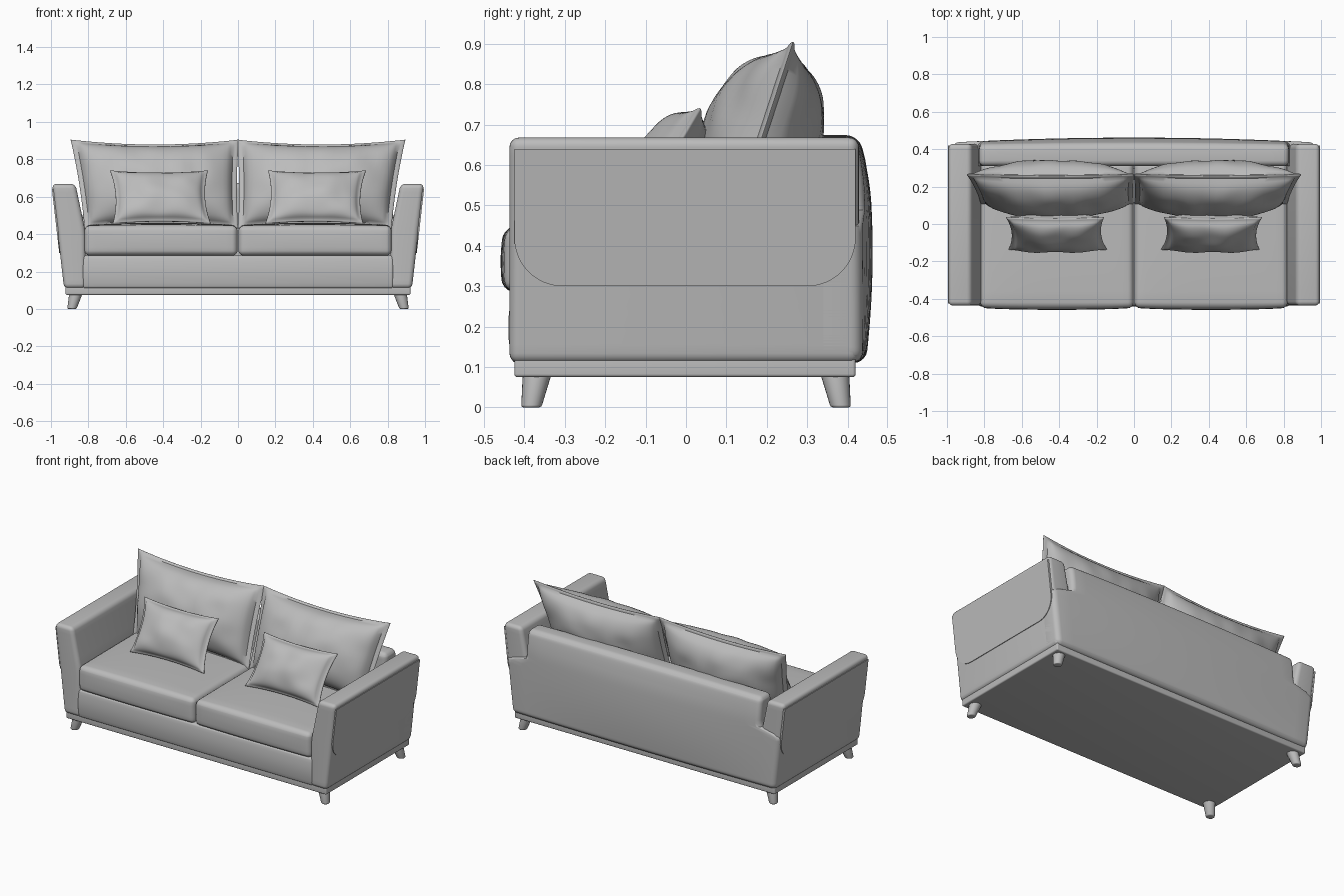
import bpy, bmesh, math
from mathutils import Vector, noise

cube = bpy.data.objects.get("Cube")
if cube:
    bpy.data.objects.remove(cube, do_unlink=True)

fabric = bpy.data.materials.new("grey fabric")
fabric.use_nodes = True
GREY = (0.5, 0.5, 0.5, 1)
fabric.diffuse_color = GREY
fabric.node_tree.nodes["Principled BSDF"].inputs["Base Color"].default_value = GREY


def finish(name, bm, side=1):
    """Turn a bmesh into a smooth shaded object; side=-1 mirrors it in x."""
    for v in bm.verts:
        v.co.x *= side
    bmesh.ops.recalc_face_normals(bm, faces=bm.faces)
    mesh = bpy.data.meshes.new(name)
    bm.to_mesh(mesh)
    bm.free()
    mesh.materials.append(fabric)
    obj = bpy.data.objects.new(name, mesh)
    bpy.context.collection.objects.link(obj)
    bpy.ops.object.select_all(action='DESELECT')
    obj.select_set(True)
    bpy.context.view_layer.objects.active = obj
    bpy.ops.object.shade_smooth_by_angle(angle=math.radians(45))
    return obj


def rounded_box(name, lo, hi, radius, cuts=(0, 0, 0), deform=None, side=1):
    """Bevelled box with evenly spaced loops, then bent by a deform rule."""
    lo, hi = Vector(lo), Vector(hi)
    bm = bmesh.new()
    bmesh.ops.create_cube(bm, size=1)
    for v in bm.verts:
        v.co = (lo + hi) / 2 + v.co * (hi - lo)
    bmesh.ops.bevel(bm, geom=bm.edges[:], offset=radius, segments=5,
                    profile=0.5, affect='EDGES')
    for axis in range(3):
        for i in range(cuts[axis]):
            point = lo.lerp(hi, (i + 1) / (cuts[axis] + 1))
            normal = Vector([float(a == axis) for a in range(3)])
            bmesh.ops.bisect_plane(bm, geom=bm.verts[:] + bm.edges[:] + bm.faces[:],
                                   plane_co=point, plane_no=normal)
    if deform:
        for v in bm.verts:
            deform(v.co)
    return finish(name, bm, side)


def bump(value, lo, hi):
    """1 in the middle of a range, 0 at its ends."""
    t = (2 * value - lo - hi) / (hi - lo)
    return max(0, 1 - t * t)


# Sloping faces of the arms
def outer_x(z):
    return 0.93 + 0.115 * (z - 0.11)


def inner_x(z):
    return 0.815 + 0.21 * max(0, z - 0.41)


def lean_arm(co):
    t = co.x
    co.x = inner_x(co.z) + t / 0.12 * (outer_x(co.z) - inner_x(co.z))


def pillow(name, corners, thick, pinch, side, n=36):
    """Knife-edge pillow on four corners: bottom in, bottom out, top out, top in."""
    a, b, c, d = map(Vector, corners)
    normal = (b - a).cross(d - a).normalized()
    bm = bmesh.new()
    grid = {}
    for face in (1, -1):
        for i in range(n + 1):
            for j in range(n + 1):
                if face < 0 and (i in (0, n) or j in (0, n)):
                    grid[face, i, j] = grid[1, i, j]
                    continue
                u = -math.cos(math.pi * i / n)
                v = -math.cos(math.pi * j / n)
                # edges sag inward between the pointed corners
                s = u * (1 - pinch[0] * (1 - v * v))
                t = v * (1 - pinch[1] * (1 - u * u))
                p = a.lerp(b, (s + 1) / 2).lerp(d.lerp(c, (s + 1) / 2), (t + 1) / 2)
                # flat flange around a full middle
                fill = max(0, 1 - (u / 0.93) ** 2) * max(0, 1 - (v / 0.92) ** 2)
                flange = 0.012 * min(1, 12 * (1 - max(abs(u), abs(v)))) ** 0.5
                wrinkle = 0.012 * noise.noise(p * 9) * fill ** 0.3
                p += normal * face * (thick * fill ** 0.48 + flange + wrinkle)
                grid[face, i, j] = bm.verts.new(p)
        for i in range(n):
            for j in range(n):
                bm.faces.new([grid[face, i, j], grid[face, i + 1, j],
                              grid[face, i + 1, j + 1], grid[face, i, j + 1]])
    return finish(name, bm, side)


def leg(name, side, front):
    """Round tapered leg, splayed outward."""
    bm = bmesh.new()
    bmesh.ops.create_cone(bm, cap_ends=True, segments=24, radius1=0.025,
                          radius2=0.036, depth=0.085)
    rim = [e for e in bm.edges if all(v.co.z < 0 for v in e.verts)]
    bmesh.ops.bevel(bm, geom=rim, offset=0.006, segments=3, profile=0.5, affect='EDGES')
    for v in bm.verts:
        v.co.z += 0.0425
        splay = 1 - v.co.z / 0.085
        v.co.x += 0.866 + 0.022 * splay
        v.co.y += front * (0.368 + 0.015 * splay)
    return finish(name, bm, side)


# Plinth and lower body
rounded_box("plinth", (-0.922, -0.425, 0.075), (0.922, 0.42, 0.125), 0.008)


def puff_rail(co):
    if co.y < -0.3:
        co.y -= 0.01 * bump(co.z, 0.11, 0.285)


rounded_box("front_rail", (-0.83, -0.43, 0.11), (0.83, 0.3, 0.285), 0.012,
            (0, 0, 5), puff_rail)


# Backrest: full width at the bottom, set between the arms above
def shape_back(co):
    rear = co.y > 0.37
    wide = min(1, max(0, (0.49 - co.z) / 0.03))
    co.x *= (0.828 + wide * (outer_x(co.z) - 0.828)) / 0.83
    if rear:
        co.y += 0.025 * bump(co.x, -0.95, 0.95) * bump(co.z, 0.05, 0.72)
        co.y -= 0.018 * max(0, (co.z - 0.5) / 0.17) ** 2
    if co.z > 0.6:
        co.z += 0.006 * bump(co.x, -0.83, 0.83)


rounded_box("backrest", (-0.83, 0.31, 0.11), (0.83, 0.437, 0.668), 0.03,
            (15, 0, 27), shape_back)


def plump_seat(co):
    mid_x = bump(co.x, 0.002, 0.822)
    if co.z > 0.38:
        co.z += 0.018 * mid_x ** 0.5 * bump(co.y, -0.46, 0.6) ** 0.5
    if co.y < -0.35:
        co.y -= 0.014 * mid_x ** 0.5 * bump(co.z, 0.25, 0.47)


def side_panel(name, side):
    """Thin outer arm panel with rounded lower corners."""
    outline = [(-0.425, 0.64), (0.42, 0.64)]
    for k in range(13):
        ang = math.pi / 2 * k / 12
        outline.append((0.30 + 0.12 * math.cos(ang), 0.42 - 0.12 * math.sin(ang)))
    for k in range(13):
        ang = math.pi / 2 * k / 12
        outline.append((-0.305 - 0.12 * math.sin(ang), 0.42 - 0.12 * math.cos(ang)))
    bm = bmesh.new()
    base = bm.faces.new([bm.verts.new((outer_x(z) - 0.01, y, z)) for y, z in outline])
    out = bmesh.ops.extrude_face_region(bm, geom=[base])["geom"]
    for v in [g for g in out if isinstance(g, bmesh.types.BMVert)]:
        v.co.x += 0.014
    return finish(name, bm, side)


for side, label in ((1, "left"), (-1, "right")):
    rounded_box(label + "_arm", (0, -0.437, 0.11), (0.12, 0.428, 0.668), 0.024,
                (0, 0, 11), lean_arm, side)
    side_panel(label + "_arm_panel", side)
    rounded_box(label + "_seat_cushion", (0.002, -0.445, 0.285), (0.822, 0.33, 0.443),
                0.03, (12, 8, 6), plump_seat, side)
    pillow(label + "_back_pillow",
           [(0.0, 0.11, 0.43), (0.82, 0.11, 0.43), (0.895, 0.265, 0.905),
            (-0.005, 0.265, 0.905)], 0.135, (0.02, 0.11), side)
    pillow(label + "_throw_pillow",
           [(0.145, -0.135, 0.455), (0.67, -0.135, 0.455), (0.685, 0.035, 0.74),
            (0.16, 0.035, 0.74)], 0.07, (0.09, 0.09), side)
    for front, place in ((-1, "front"), (1, "back")):
        leg(f"{label}_{place}_leg", side, front)
